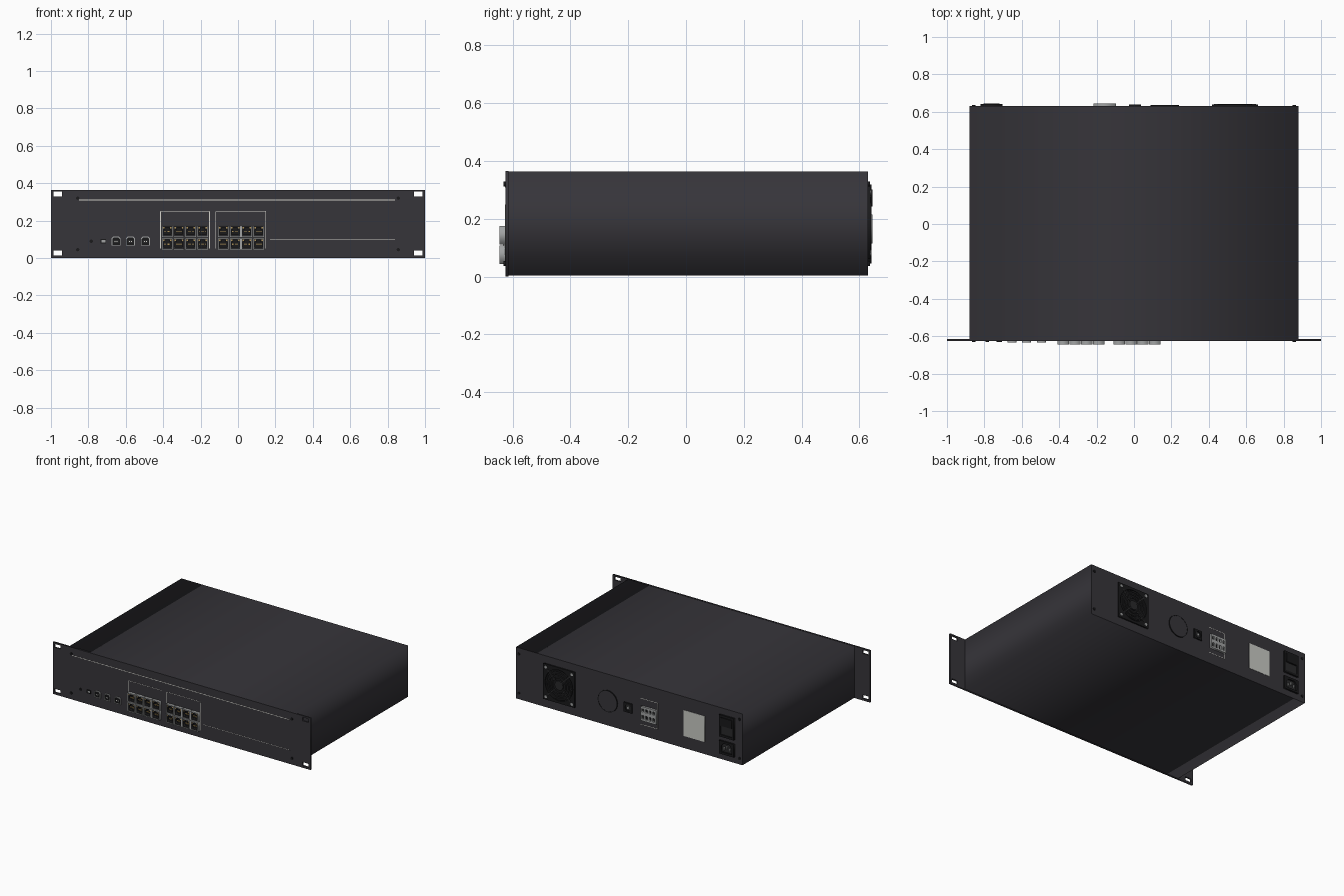
import bpy
import math
from mathutils import Matrix

if "Cube" in bpy.data.objects:
    bpy.data.objects.remove(bpy.data.objects["Cube"])


def material(name, r, g, b):
    m = bpy.data.materials.new(name)
    m.diffuse_color = (r, g, b, 1)
    m.use_nodes = True
    m.node_tree.nodes["Principled BSDF"].inputs["Base Color"].default_value = m.diffuse_color
    return m


CASE = material("charcoal paint", 0.037, 0.035, 0.042)
BLACK = material("black plastic", 0.010, 0.010, 0.011)
DARK = material("dark plastic", 0.022, 0.022, 0.024)
STEEL = material("port metal", 0.36, 0.37, 0.37)
WHITE = material("white print", 0.68, 0.67, 0.62)
LABEL = material("label paper", 0.58, 0.59, 0.55)
GOLD = material("gold contacts", 0.45, 0.30, 0.10)


def rect(x0, x1, z0, z1):
    return [(x0, z0), (x1, z0), (x1, z1), (x0, z1)]


def square(x, z, w, h):
    return rect(x - w / 2, x + w / 2, z - h / 2, z + h / 2)


def circle(x, z, r, n=32):
    return [(x + r * math.cos(2 * math.pi * i / n), z + r * math.sin(2 * math.pi * i / n))
            for i in range(n)]


def plate(name, loops, y0, y1, mat):
    """Extrude outlines in the x-z plane from y0 to y1; nested loops become holes."""
    cu = bpy.data.curves.new(name, 'CURVE')
    cu.dimensions = '2D'
    cu.fill_mode = 'BOTH'
    cu.extrude = abs(y1 - y0) / 2
    for pts in loops:
        s = cu.splines.new('POLY')
        s.points.add(len(pts) - 1)
        for p, (x, z) in zip(s.points, pts):
            p.co = (x, z, 0, 1)
        s.use_cyclic_u = True
    tmp = bpy.data.objects.new(name + "_outline", cu)
    bpy.context.collection.objects.link(tmp)
    dg = bpy.context.evaluated_depsgraph_get()
    me = bpy.data.meshes.new_from_object(tmp.evaluated_get(dg))
    bpy.data.objects.remove(tmp)
    me.transform(Matrix.Translation((0, (y0 + y1) / 2, 0)) @ Matrix.Rotation(math.pi / 2, 4, 'X'))
    me.materials.clear()
    me.materials.append(mat)
    ob = bpy.data.objects.new(name, me)
    bpy.context.collection.objects.link(ob)
    return ob


F, B = -0.625, 0.63      # front and back outer faces

# Case and rack panel with four mounting slots
plate("case", [rect(-0.88, 0.88, 0.003, 0.363)], -0.615, B, CASE)
slots = [square(sx * 0.963, z, 0.046, 0.025) for sx in (-1, 1) for z in (0.027, 0.342)]
plate("front_panel", [rect(-1, 1, 0, 0.365)] + slots, F, -0.614, CASE)
corners = [(sx * 0.857, z) for sx in (-1, 1) for z in (0.045, 0.32)]
plate("front_screws", [circle(x, z, 0.009, 12) for x, z in corners], F - 0.006, F, BLACK)
plate("back_screws", [circle(x, z, 0.009, 12) for x, z in corners], B, B + 0.006, BLACK)

# Printed lines on the front panel
lines = [rect(-0.85, 0.84, 0.308, 0.312), rect(0.17, 0.84, 0.096, 0.098)]
for x0, x1 in ((-0.414, -0.153), (-0.118, 0.149)):
    lines += [rect(x0 - 0.002, x0 + 0.001, 0.05, 0.248), rect(x1 - 0.001, x1 + 0.002, 0.05, 0.248),
              rect(x0, x1, 0.249, 0.251)]
plate("front_print", lines, F - 0.001, F, WHITE)

# Two blocks of eight network ports
shells, inserts, floors, contacts, leds = [], [], [], [], []
for bx in (-0.41, -0.11):
    for i in range(4):
        for j in range(2):
            x, z = bx + 0.0315 + i * 0.063, 0.076 + j * 0.067
            shells += [square(x, z, 0.061, 0.064), square(x, z, 0.051, 0.054)]
            inserts.append(square(x, z, 0.0508, 0.0538))
            inserts.append([(x + u, z + v) for u, v in (
                (-0.02, -0.018), (0.02, -0.018), (0.02, 0.01), (0.011, 0.01),
                (0.011, 0.02), (-0.011, 0.02), (-0.011, 0.01), (-0.02, 0.01))])
            floors.append(square(x, z, 0.05, 0.053))
            contacts += [square(x + k * 0.007, z - 0.002, 0.003, 0.006) for k in (-2, -1, 0, 1, 2)]
            leds += [square(x + s * 0.019, z + 0.019, 0.008, 0.006) for s in (-1, 1)]
plate("port_shells", shells, -0.645, F, STEEL)
plate("port_inserts", inserts, -0.642, F - 0.002, DARK)
plate("port_floors", floors, F - 0.003, F, BLACK)
plate("port_contacts", contacts, -0.634, F - 0.003, GOLD)
plate("port_lights", leds, -0.643, -0.642, GOLD)

# Three square sockets and a small indicator
rims, cores, tongues, pins = [], [], [], []
for x in (-0.652, -0.575, -0.495):
    def house(w, h, c):
        return [(x - w, 0.09 - h), (x + w, 0.09 - h), (x + w, 0.09 + h - c),
                (x + w - c, 0.09 + h), (x - w + c, 0.09 + h), (x - w, 0.09 + h - c)]
    rims += [house(0.024, 0.024, 0.009), house(0.02, 0.02, 0.008)]
    cores.append(house(0.02, 0.02, 0.008))
    tongues.append(square(x, 0.089, 0.024, 0.015))
    pins += [square(x + s * 0.006, 0.089, 0.005, 0.006) for s in (-1, 1)]
plate("socket_rims", rims, F - 0.008, F, STEEL)
plate("socket_cores", cores, F - 0.002, F, BLACK)
plate("socket_tongues", tongues, F - 0.006, F - 0.001, DARK)
plate("socket_pins", pins, F - 0.007, F - 0.006, WHITE)
plate("indicator_frame", [square(-0.72, 0.09, 0.03, 0.024), square(-0.72, 0.09, 0.022, 0.014)],
      F - 0.005, F, BLACK)
plate("indicator", [square(-0.72, 0.09, 0.022, 0.013)], F - 0.003, F, STEEL)
plate("button", [circle(-0.785, 0.09, 0.009, 16)], F - 0.006, F, BLACK)

# Fan with guard rings, spokes and corner screws
fx, fz = 0.54, 0.186
plate("fan_frame", [square(fx, fz, 0.244, 0.25), circle(fx, fz, 0.108, 40)], B, B + 0.009, BLACK)
plate("fan_recess", [circle(fx, fz, 0.108, 40)], B, B + 0.001, BLACK)
plate("fan_rings", [circle(fx, fz, r + d, 40) for r in (0.054, 0.076, 0.098) for d in (0.004, -0.004)],
      B + 0.005, B + 0.011, DARK)
plate("fan_hub", [circle(fx, fz, 0.032)], B, B + 0.011, DARK)
for i in range(4):
    a = math.pi / 4 + i * math.pi / 2
    c, s = math.cos(a), math.sin(a)
    spoke = [(fx + c * r - s * w, fz + s * r + c * w)
             for r, w in ((0.03, -0.005), (0.122, -0.005), (0.122, 0.005), (0.03, 0.005))]
    plate("fan_spoke", [spoke], B + 0.006, B + 0.0105, DARK)
fan_screws = [circle(fx + i * 0.101, fz + j * 0.104, 0.01, 12) for i in (-1, 1) for j in (-1, 1)]
plate("fan_screws", fan_screws, B + 0.009, B + 0.012, STEEL)

# Round blanking cover
plate("round_cover_rim", [circle(0.165, 0.175, 0.076, 40), circle(0.165, 0.175, 0.071, 40)],
      B, B + 0.006, BLACK)
plate("round_cover", [circle(0.165, 0.175, 0.071, 40)], B, B + 0.005, CASE)

# Small square jack
plate("jack_body", [square(0.005, 0.172, 0.064, 0.066), circle(0.005, 0.172, 0.022, 20)],
      B, B + 0.008, BLACK)
plate("jack_floor", [circle(0.005, 0.172, 0.022, 20)], B, B + 0.001, DARK)
plate("jack_pin", [circle(0.005, 0.172, 0.007, 12)], B, B + 0.007, STEEL)

# Terminal block with two rows of openings and a printed frame
tx, tz = -0.157, 0.165
holes = [square(tx + (i - 1.5) * 0.028, tz + v, 0.016, h)
         for i in range(4) for v, h in ((0.024, 0.022), (-0.024, 0.026))]
plate("terminal_block", [square(tx, tz, 0.12, 0.1)] + holes, B, 0.645, STEEL)
plate("terminal_floor", [square(tx, tz, 0.116, 0.096)], B, B + 0.004, BLACK)
plate("terminal_print", [rect(-0.222, -0.219, 0.08, 0.265), rect(-0.219, -0.09, 0.262, 0.265),
                         rect(-0.219, -0.09, 0.08, 0.083)], B, B + 0.001, WHITE)

# Rating label
plate("rating_label", [rect(-0.587, -0.422, 0.088, 0.27)], B, B + 0.002, LABEL)

# Mains switch and power inlet
px = -0.762
plate("switch_frame", [rect(px - 0.058, px + 0.058, 0.165, 0.318),
                       rect(px - 0.045, px + 0.045, 0.18, 0.303)], B, 0.642, BLACK)
plate("switch_rocker_low", [rect(px - 0.043, px + 0.043, 0.182, 0.24)], B, 0.638, DARK)
plate("switch_rocker_high", [rect(px - 0.043, px + 0.043, 0.243, 0.301)], B, 0.645, BLACK)
w = 0.042
inlet = [(px - w, 0.06), (px + w, 0.06), (px + w, 0.1), (px + w - 0.018, 0.122),
         (px - w + 0.018, 0.122), (px - w, 0.1)]
plate("inlet_frame", [rect(px - 0.058, px + 0.058, 0.045, 0.137), inlet], B, 0.642, BLACK)
plate("inlet_floor", [inlet], B, B + 0.001, DARK)
plate("inlet_pins", [square(px + i * 0.022, 0.085 + (i == 0) * 0.014, 0.007, 0.018)
                     for i in (-1, 0, 1)], B, 0.641, STEEL)
